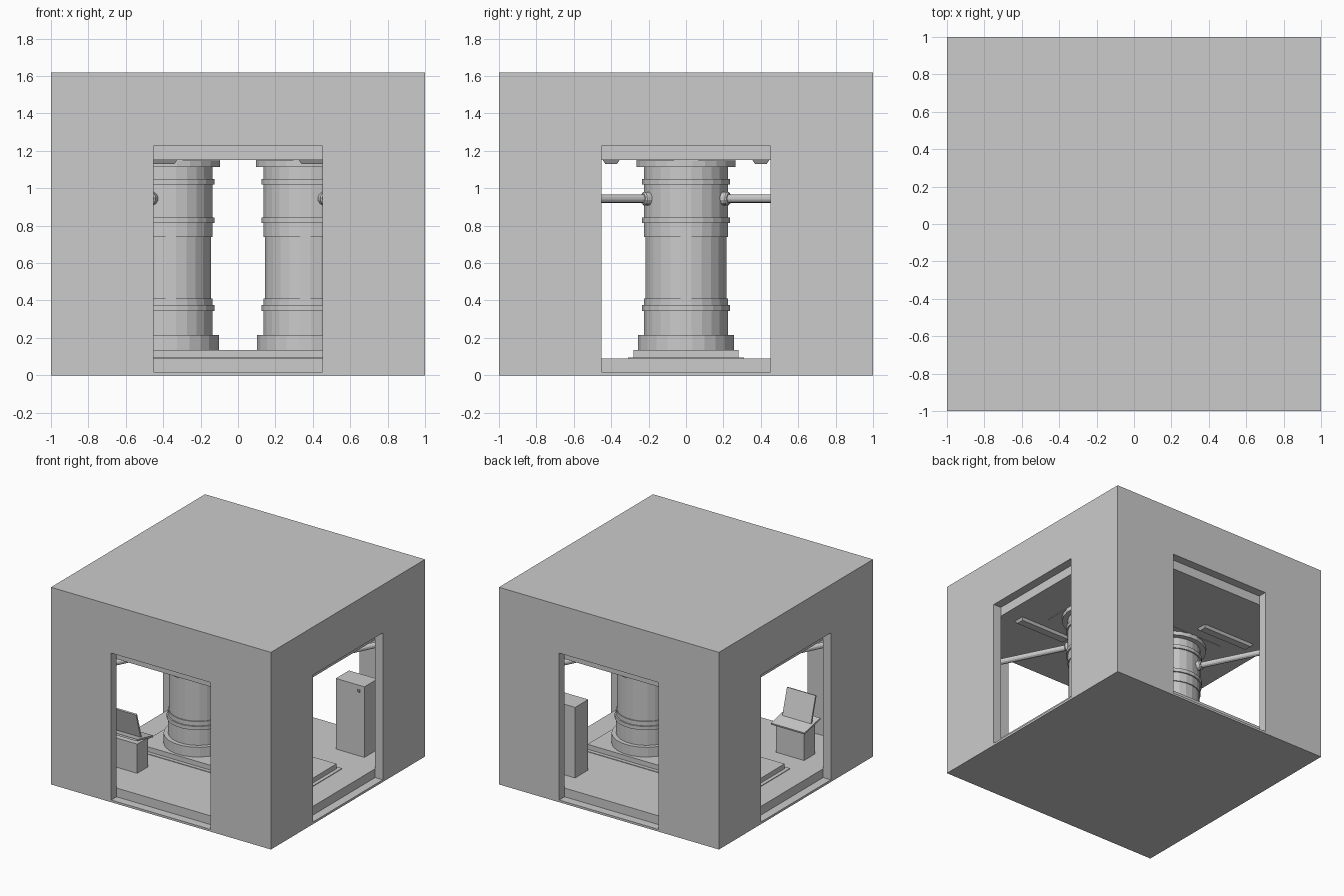
import bpy, bmesh, math
from mathutils import Vector

if "Cube" in bpy.data.objects:
    bpy.data.objects.remove(bpy.data.objects["Cube"])


def add_mesh(name, verts, faces):
    me = bpy.data.meshes.new(name)
    me.from_pydata([tuple(v) for v in verts], [], faces)
    bm = bmesh.new()
    bm.from_mesh(me)
    bmesh.ops.recalc_face_normals(bm, faces=bm.faces)
    bm.to_mesh(me)
    bm.free()
    ob = bpy.data.objects.new(name, me)
    bpy.context.collection.objects.link(ob)
    return ob


def box(name, x, y, z, taper=0.0):
    """Box from ranges; taper shrinks the lower face."""
    v = []
    for k, zz in enumerate(z):
        t = taper if k == 0 else 0
        v += [(x[0] + t, y[0] + t, zz), (x[1] - t, y[0] + t, zz),
              (x[1] - t, y[1] - t, zz), (x[0] + t, y[1] - t, zz)]
    f = [(0, 1, 2, 3), (4, 5, 6, 7)] + [(i, (i + 1) % 4, 4 + (i + 1) % 4, 4 + i) for i in range(4)]
    return add_mesh(name, v, f)


def lathe(name, profile, origin, n, axis=(0, 0, 1)):
    """Turn (radius, height) points about an axis."""
    q = Vector((0, 0, 1)).rotation_difference(Vector(axis))
    o = Vector(origin)
    v, f = [], []
    for r, h in profile:
        for i in range(n):
            a = 2 * math.pi * (i + 0.5) / n
            v.append(o + q @ Vector((r * math.cos(a), r * math.sin(a), h)))
    for j in range(len(profile) - 1):
        for i in range(n):
            k = (i + 1) % n
            f.append((j * n + i, j * n + k, (j + 1) * n + k, (j + 1) * n + i))
    f += [tuple(range(n)), tuple(range(len(v) - n, len(v)))]
    return add_mesh(name, v, f)


def slab_yz(name, x, a, b, thick):
    """Tilted panel: runs from (y, z) a to b, extruded over the x range."""
    d = Vector((b[0] - a[0], b[1] - a[1])).normalized()
    n = Vector((-d.y, d.x)) * thick
    prof = [a, b, (b[0] + n.x, b[1] + n.y), (a[0] + n.x, a[1] + n.y)]
    v = [(xx, p[0], p[1]) for xx in x for p in prof]
    f = [(0, 1, 2, 3), (4, 5, 6, 7)] + [(i, (i + 1) % 4, 4 + (i + 1) % 4, 4 + i) for i in range(4)]
    return add_mesh(name, v, f)


# outer shell, hollowed, with a doorway in every wall
I = 0.93
shell = box("outer_walls", (-1, 1), (-1, 1), (0, 1.62))
cutters = [box("cavity_cutter", (-I, I), (-I, I), (0.01, 1.58)),
           box("doorway_cutter_x", (-1.2, 1.2), (-.452, .452), (0.018, 1.225)),
           box("doorway_cutter_y", (-.452, .452), (-1.2, 1.2), (0.018, 1.225))]
for c in cutters:
    m = shell.modifiers.new(c.name, 'BOOLEAN')
    m.operation, m.solver, m.object = 'DIFFERENCE', 'EXACT', c
    c.hide_render = True
    c.hide_viewport = True

# floor and ceiling
box("floor_slab", (-I, I), (-I, I), (0.01, 0.09))
box("ceiling_slab", (-I, I), (-I, I), (1.15, 1.4))

# plinth under both tanks, on a thin floor mat
box("floor_mat", (-.73, .73), (-.31, .31), (0.088, 0.095))
box("tank_plinth", (-.70, .70), (-.28, .28), (0.09, 0.135))

# stepped tank profile
tank = [(.26, .135), (.26, .215), (.226, .215), (.226, .345), (.237, .345), (.237, .375),
        (.226, .375), (.226, .41), (.218, .41), (.218, .74), (.226, .74), (.226, .815),
        (.237, .815), (.237, .845), (.226, .845), (.226, 1.02), (.237, 1.02), (.237, 1.05),
        (.226, 1.05), (.226, 1.115), (.267, 1.115), (.267, 1.152)]
for sx, side in ((-1, "left"), (1, "right")):
    cx = sx * 0.36
    lathe(f"tank_{side}", tank, (cx, 0, 0), 24)
    box(f"tank_ceiling_pad_{side}", (cx - .265, cx + .265), (-.265, .265), (1.146, 1.152))
    for sy, end in ((-1, "front"), (1, "back")):
        # radial pipe with a collar at the tank
        d = Vector((sx * 0.45, sy * 0.893, 0))
        lathe(f"pipe_{side}_{end}", [(.023, .2), (.023, 1.06)], (cx, 0, .945), 12, d)
        lathe(f"pipe_collar_{side}_{end}", [(.037, .2), (.037, .25), (.03, .258)],
              (cx, 0, .945), 12, d)
        # ceiling light
        xs = sorted((sx * .325, sx * .80))
        box(f"ceiling_light_{side}_{end}", xs, (sy * .4 - .045, sy * .4 + .045),
            (1.13, 1.151), 0.014)

# locker
box("locker", (.49, .75), (.57, .74), (0.09, 0.67))
box("locker_handle", (.69, .71), (.56, .57), (0.615, 0.635))

# control console
box("console_pedestal", (-.73, -.475), (-.63, -.49), (0.09, 0.33))
slab_yz("console_desk", (-.76, -.455), (-.455, .325), (-.66, .37), -.014)
slab_yz("console_screen", (-.74, -.48), (-.565, .365), (-.625, .575), .014)
